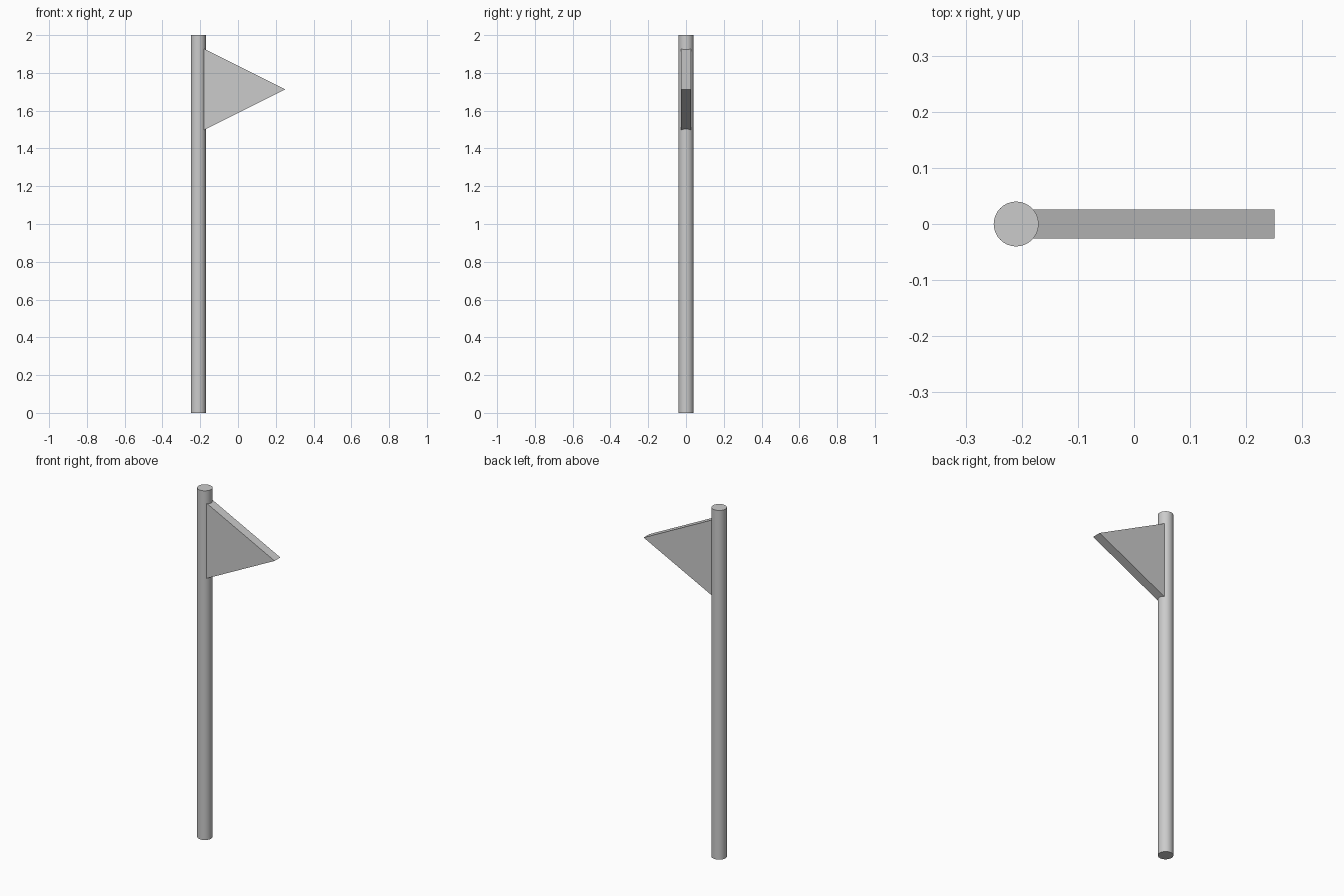
import bpy
import bmesh

if "Cube" in bpy.data.objects:
    bpy.data.objects.remove(bpy.data.objects["Cube"])

POLE_X, POLE_R, HEIGHT = -0.21, 0.04, 2.0

# Pole: smooth round post standing on the ground
bpy.ops.mesh.primitive_cylinder_add(vertices=32, radius=POLE_R, depth=HEIGHT,
                                    location=(POLE_X, 0, HEIGHT / 2))
pole = bpy.context.object
pole.name = "pole"
bpy.ops.object.shade_smooth_by_angle()

# Pennant: triangular slab whose back edge is sunk into the pole
profile = [(-0.20, 1.50 - 0.012), (0.25, 1.713), (-0.20, 1.926 + 0.012)]
half = 0.026
bm = bmesh.new()
face = bm.faces.new([bm.verts.new((x, -half, z)) for x, z in profile])
ext = bmesh.ops.extrude_face_region(bm, geom=[face])
bmesh.ops.translate(bm, vec=(0, 2 * half, 0),
                    verts=[v for v in ext["geom"] if isinstance(v, bmesh.types.BMVert)])
bmesh.ops.recalc_face_normals(bm, faces=bm.faces)
mesh = bpy.data.meshes.new("pennant")
bm.to_mesh(mesh)
bm.free()
pennant = bpy.data.objects.new("pennant", mesh)
bpy.context.collection.objects.link(pennant)
